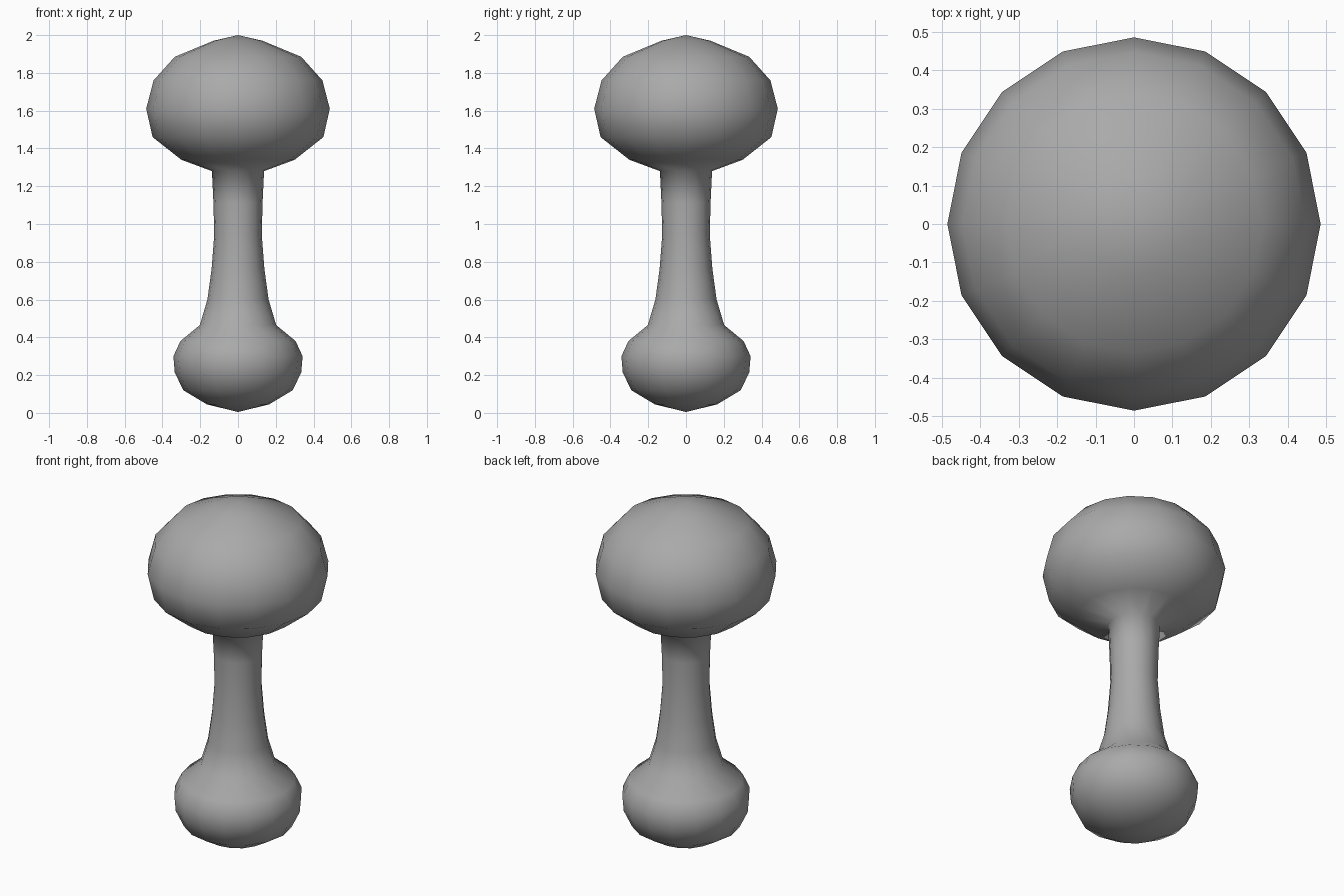
import bpy, bmesh
from math import cos, sin, tau

# Remove the default cube
cube = bpy.data.objects.get("Cube")
if cube:
    bpy.data.objects.remove(cube, do_unlink=True)

SIDES = 16

grey = bpy.data.materials.new("plain_grey")
grey.use_nodes = True
grey.diffuse_color = (0.4, 0.4, 0.4, 1)
grey.node_tree.nodes["Principled BSDF"].inputs["Base Color"].default_value = (0.4, 0.4, 0.4, 1)


def lathe(name, profile):
    """Revolve a (radius, height) profile about z; end points lie on the axis."""
    bm = bmesh.new()
    top = bm.verts.new((0, 0, profile[0][1]))
    bottom = bm.verts.new((0, 0, profile[-1][1]))
    rings = [[bm.verts.new((r * cos(tau * i / SIDES), r * sin(tau * i / SIDES), z))
              for i in range(SIDES)] for r, z in profile[1:-1]]
    for i in range(SIDES):
        j = (i + 1) % SIDES
        bm.faces.new((top, rings[0][i], rings[0][j]))
        bm.faces.new((bottom, rings[-1][j], rings[-1][i]))
        for a, b in zip(rings, rings[1:]):
            bm.faces.new((a[i], b[i], b[j], a[j]))
    bmesh.ops.recalc_face_normals(bm, faces=bm.faces)
    for face in bm.faces:
        face.smooth = True
    mesh = bpy.data.meshes.new(name)
    bm.to_mesh(mesh)
    bm.free()
    mesh.materials.append(grey)
    obj = bpy.data.objects.new(name, mesh)
    bpy.context.collection.objects.link(obj)
    return obj


# Wide cap, slim flaring stem and bulbous foot as one continuous surface
cap = [(0, 2.0), (0.13, 1.97), (0.335, 1.885), (0.447, 1.76), (0.486, 1.61),
       (0.452, 1.46), (0.30, 1.34)]
stem = [(0.138, 1.28), (0.13, 1.11), (0.126, 0.94), (0.14, 0.76), (0.162, 0.6)]
foot = [(0.202, 0.465), (0.305, 0.38), (0.342, 0.3), (0.335, 0.215),
        (0.29, 0.12), (0.165, 0.045), (0, 0.005)]
lathe("mushroom_body", cap + stem + foot)
